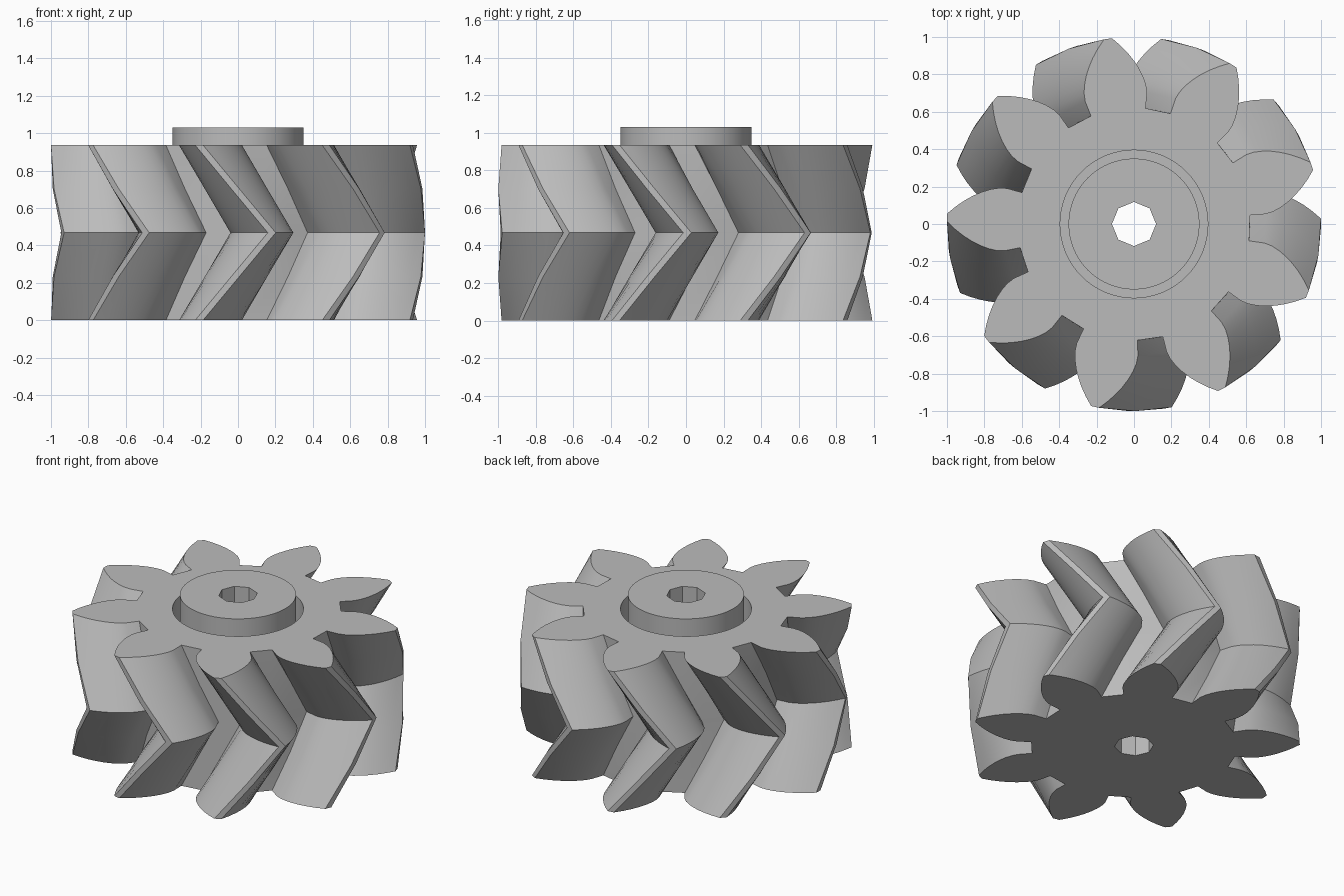
import bpy, bmesh
from math import sin, cos, tan, acos, pi, radians

cube = bpy.data.objects.get("Cube")
if cube:
    bpy.data.objects.remove(cube, do_unlink=True)

TEETH, TWIST, PHASE = 9, radians(22.4), radians(18)
HEIGHT, HUB_TOP = 0.936, 1.031
ROOT, BASE, TIP = 0.622, 0.705, 1.0
ROOT_HALF = radians(13.7)
GROOVE_R, HUB_R, BORE_R, GROOVE_DEPTH = 0.395, 0.35, 0.118, 0.25
SLICES, FLANK_STEPS = 2, 7

grey = bpy.data.materials.new("grey_plastic")
grey.use_nodes = True
colour = (0.5, 0.5, 0.5, 1)
grey.diffuse_color = colour
grey.node_tree.nodes["Principled BSDF"].inputs["Base Color"].default_value = colour


def involute(r):
    a = acos(BASE / r)
    return tan(a) - a


def gear_outline():
    """Polar outline (radius, angle) with involute tooth flanks."""
    flank = [(ROOT, ROOT_HALF)]
    for i in range(FLANK_STEPS + 1):
        r = BASE + (TIP - BASE) * i / FLANK_STEPS
        flank.append((r, ROOT_HALF - involute(r)))
    tooth = [(r, -a) for r, a in flank] + [(r, a) for r, a in reversed(flank)]
    return [(r, a + PHASE + 2 * pi * k / TEETH) for k in range(TEETH) for r, a in tooth]


bm = bmesh.new()


def ring(polar, z, turn=0):
    return [bm.verts.new((r * cos(a + turn), r * sin(a + turn), z)) for r, a in polar]


def circle(r, z, n):
    return ring([(r, 2 * pi * i / n) for i in range(n)], z)


def wall(a, b):
    for i in range(len(a)):
        j = (i + 1) % len(a)
        bm.faces.new((a[i], a[j], b[j], b[i]))


def cap(outer, inner):
    """Flat face between an outline and the hole inside it."""
    edges = []
    for loop in (outer, inner):
        for i in range(len(loop)):
            edges.append(bm.edges.get((loop[i - 1], loop[i])) or bm.edges.new((loop[i - 1], loop[i])))
    bmesh.ops.triangle_fill(bm, use_beauty=True, edges=edges)


# Herringbone teeth: twist out to mid height and back again
outline = gear_outline()
rings = []
for i in range(2 * SLICES + 1):
    t = i / (2 * SLICES)
    rings.append(ring(outline, HEIGHT * t, TWIST * (1 - abs(2 * t - 1))))
for a, b in zip(rings, rings[1:]):
    wall(a, b)

# Hub set in a ring-shaped groove
floor = HEIGHT - GROOVE_DEPTH
hub = [circle(r, z, 64) for r, z in ((GROOVE_R, HEIGHT), (GROOVE_R, floor), (HUB_R, floor), (HUB_R, HUB_TOP))]
for a, b in zip(hub, hub[1:]):
    wall(a, b)

# Octagonal bore through the whole gear
bore_top, bore_bottom = circle(BORE_R, HUB_TOP, 8), circle(BORE_R, 0, 8)
wall(bore_top, bore_bottom)

# End faces
cap(rings[-1], hub[0])
cap(hub[-1], bore_top)
cap(rings[0], bore_bottom)

bmesh.ops.recalc_face_normals(bm, faces=bm.faces[:])
mesh = bpy.data.meshes.new("herringbone_gear")
bm.to_mesh(mesh)
bm.free()
mesh.materials.append(grey)
gear = bpy.data.objects.new("herringbone_gear", mesh)
bpy.context.collection.objects.link(gear)

bpy.ops.object.select_all(action="DESELECT")
gear.select_set(True)
bpy.context.view_layer.objects.active = gear
bpy.ops.object.shade_smooth_by_angle(angle=radians(30))
